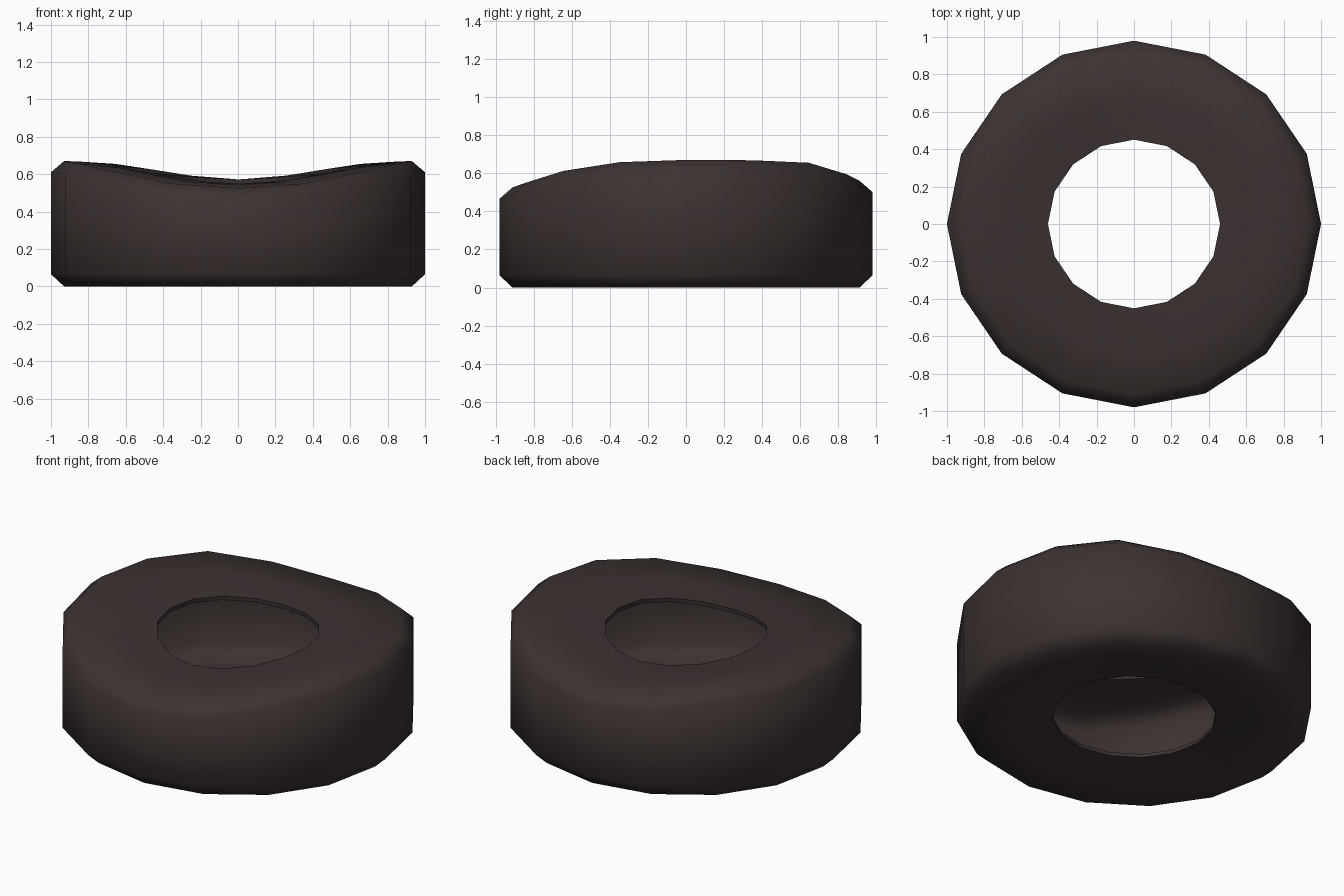
import bpy, bmesh, math

if "Cube" in bpy.data.objects:
    bpy.data.objects.remove(bpy.data.objects["Cube"])

N = 16
rubber = bpy.data.materials.new("dark_rubber")
rubber.diffuse_color = (0.045, 0.032, 0.031, 1)
rubber.use_nodes = True
rubber.node_tree.nodes["Principled BSDF"].inputs["Base Color"].default_value = rubber.diffuse_color

# Saddle heights from front (-y) through the side to back (+y), every 22.5 degrees
CREST = [0.525, 0.55, 0.612, 0.658, 0.67, 0.668, 0.655, 0.595, 0.56]
RIM = [0.55, 0.56, 0.58, 0.60, 0.605, 0.602, 0.592, 0.58, 0.572]


def section(i):
    """Open cross-section (radius, z): top lip round the outside to bottom lip."""
    k = min(i, N - i)
    crest, rim = CREST[k], RIM[k]
    return [(0.462, rim - 0.025), (0.46, rim), (0.68, (crest + rim) / 2 + 0.005),
            (0.93, crest), (1.0, crest - 0.06), (1.0, 0.065), (0.93, 0.0),
            (0.70, 0.01), (0.46, 0.045), (0.462, 0.068)]


# Hollow ring shell, left open on the inside
bm = bmesh.new()
rings = []
for i in range(N):
    a = -math.pi / 2 + 2 * math.pi * i / N
    rings.append([bm.verts.new((r * math.cos(a), 0.98 * r * math.sin(a), z))
                  for r, z in section(i)])
for i in range(N):
    p, q = rings[i], rings[(i + 1) % N]
    for j in range(len(p) - 1):
        bm.faces.new((p[j], p[j + 1], q[j + 1], q[j]))
bm.normal_update()
# Outer wall must face outward
f = max(bm.faces, key=lambda f: f.calc_center_median().x)
if f.normal.x < 0:
    bmesh.ops.reverse_faces(bm, faces=bm.faces[:])

me = bpy.data.meshes.new("tire_ring")
bm.to_mesh(me)
bm.free()
me.materials.append(rubber)
ob = bpy.data.objects.new("tire_ring", me)
bpy.context.collection.objects.link(ob)
bpy.context.view_layer.objects.active = ob
ob.select_set(True)
bpy.ops.object.shade_smooth_by_angle(angle=math.radians(60))
